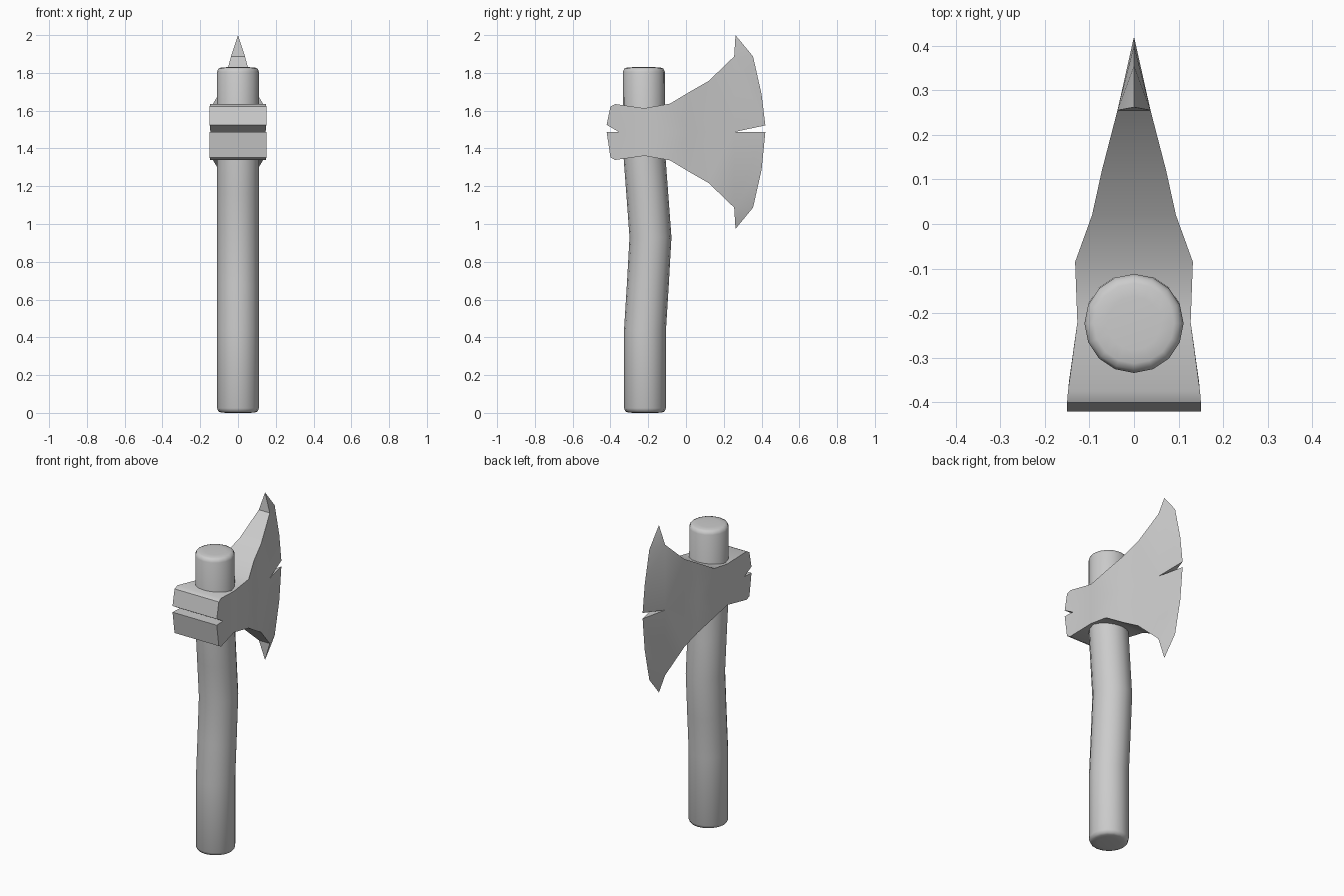
import bpy, bmesh, math
from mathutils import Vector

if "Cube" in bpy.data.objects:
    bpy.data.objects.remove(bpy.data.objects["Cube"], do_unlink=True)

grey = bpy.data.materials.new("light_grey")
grey.use_nodes = True
COLOUR = (0.6, 0.6, 0.6, 1)
grey.diffuse_color = COLOUR
grey.node_tree.nodes["Principled BSDF"].inputs["Base Color"].default_value = COLOUR


def finish(bm, name, angle):
    bmesh.ops.recalc_face_normals(bm, faces=bm.faces)
    mesh = bpy.data.meshes.new(name)
    bm.to_mesh(mesh)
    bm.free()
    obj = bpy.data.objects.new(name, mesh)
    bpy.context.collection.objects.link(obj)
    mesh.materials.append(grey)
    bpy.ops.object.select_all(action='DESELECT')
    obj.select_set(True)
    bpy.context.view_layer.objects.active = obj
    bpy.ops.object.shade_smooth_by_angle(angle=math.radians(angle))
    return obj


# Handle: rings (centre y, z, radius) along a gently bent path
SIDES = 16
rings = [(-.217, 0, .06), (-.217, .002, .09), (-.217, .008, .104), (-.217, .025, .111),
         (-.217, .44, .111), (-.202, .68, .111), (-.188, .93, .111), (-.205, 1.16, .111),
         (-.22, 1.36, .111), (-.223, 1.805, .111), (-.223, 1.822, .104),
         (-.223, 1.828, .09), (-.223, 1.83, .06)]
bm = bmesh.new()
loops = []
for cy, z, r in rings:
    loops.append([bm.verts.new((r * math.sin(a), cy + r * math.cos(a), z))
                  for a in (math.tau * i / SIDES for i in range(SIDES))])
for lo, hi in zip(loops, loops[1:]):
    for i in range(SIDES):
        j = (i + 1) % SIDES
        bm.faces.new((lo[i], lo[j], hi[j], hi[i]))
bm.faces.new(loops[0])
bm.faces.new(loops[-1])
finish(bm, "handle", 60)

# Axe head: half outline as (y, height above the middle, half width)
MID = 1.487
butt = [(-.42, .038, .15), (-.40, .135, .15), (-.375, .148, .148)]
body = [(-.22, .126, .127), (-.085, .15, .132), (.02, .213, .094),
        (.12, .27, .072), (.255, .4, .037)]
edge = [(.262, .513, 0), (.355, .4, 0), (.40, .2, 0), (.42, .035, 0)]
rear_notch, front_notch = (-.355, 0, .146), (.255, 0, .037)

bm = bmesh.new()
cache = {}


def vert(p, side, flip):
    y, h, w = p
    key = (round(side * w, 4), y, round(MID + flip * h, 4))
    if key not in cache:
        cache[key] = bm.verts.new(key)
    return cache[key]


def face(verts):
    verts = list(dict.fromkeys(verts))
    if len(verts) > 2:
        bm.faces.new(verts)


for flip in (1, -1):
    # the lower half keeps the notch edges level
    level = lambda p: (p[0], 0, p[2]) if flip < 0 else p
    rear = [level(butt[0])] + butt[1:]
    blade = edge[:-1] + [level(edge[-1])]
    middle = [(p[0], 0, p[2]) for p in body[:-1]] + [front_notch]
    cells = [rear + [body[0], middle[0], rear_notch]]
    cells += [[body[i], body[i + 1], middle[i + 1], middle[i]] for i in range(len(body) - 1)]
    cells += [[body[-1], a, b] for a, b in zip(blade, blade[1:])]
    cells += [[body[-1], blade[-1], front_notch]]
    for cell in cells:
        for side in (1, -1):
            face([vert(p, side, flip) for p in cell])
    # rim joining both cheeks
    outline = [rear_notch] + rear + body + blade + [front_notch]
    for a, b in zip(outline, outline[1:]):
        face([vert(a, 1, flip), vert(b, 1, flip), vert(b, -1, flip), vert(a, -1, flip)])
finish(bm, "axe_head", 40)
